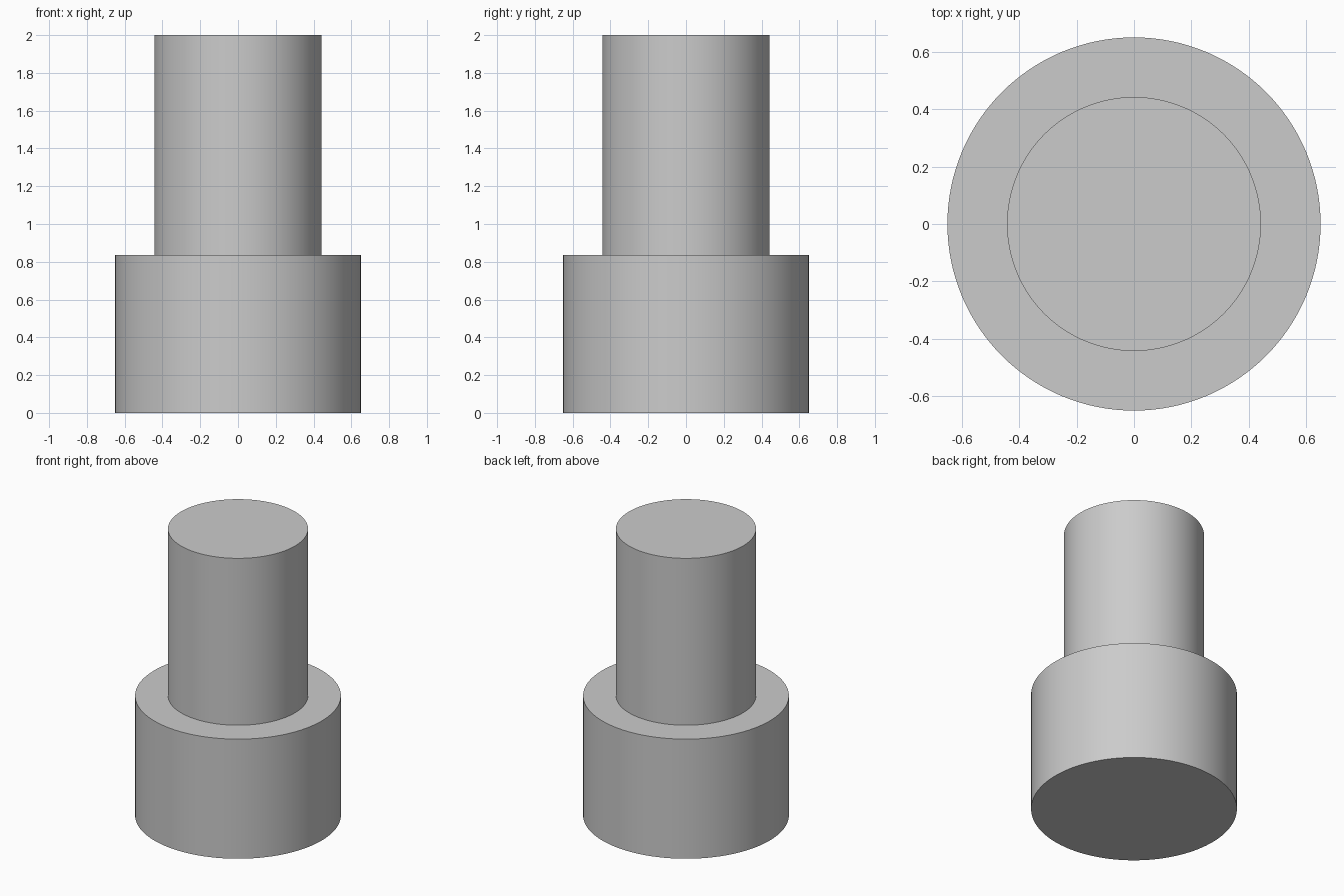
import bpy
import math

cube = bpy.data.objects.get("Cube")
if cube:
    bpy.data.objects.remove(cube, do_unlink=True)

# Plain grey finish
grey = bpy.data.materials.new("light_grey")
grey.use_nodes = True
colour = (0.6, 0.6, 0.6, 1.0)
grey.diffuse_color = colour
grey.node_tree.nodes["Principled BSDF"].inputs["Base Color"].default_value = colour


def cylinder(name, radius, bottom, top):
    """Upright smooth cylinder with sharp rims."""
    bpy.ops.mesh.primitive_cylinder_add(
        vertices=128, radius=radius, depth=top - bottom,
        location=(0, 0, (bottom + top) / 2))
    obj = bpy.context.object
    obj.name = name
    obj.data.materials.append(grey)
    bpy.ops.object.shade_smooth_by_angle(angle=math.radians(30))
    return obj


# Wide base with a narrower shaft standing on it
cylinder("base_collar", 0.651, 0.0, 0.835)
cylinder("upper_shaft", 0.443, 0.835, 2.0)
